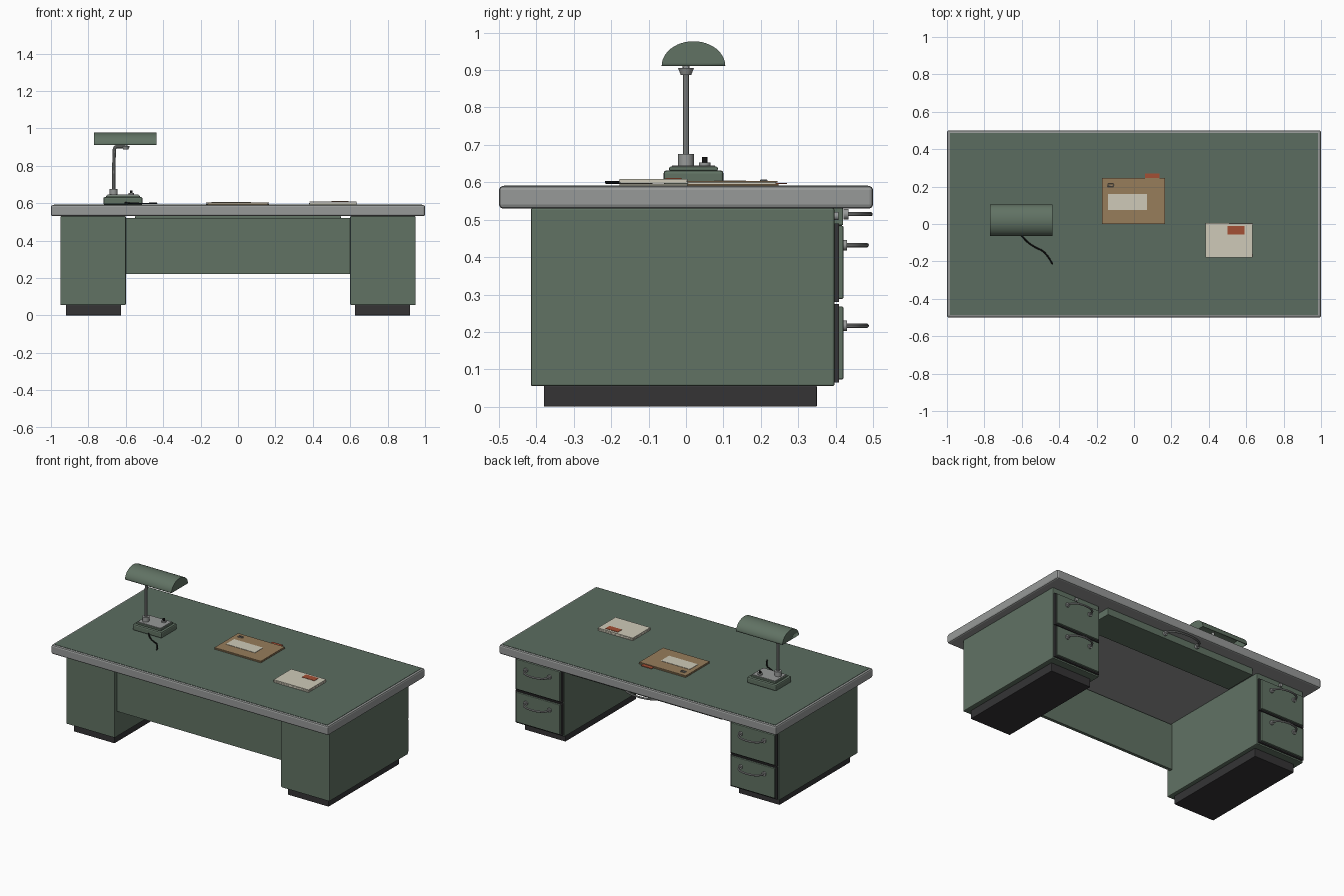
import bpy, bmesh, math
from mathutils import Vector

cube = bpy.data.objects.get("Cube")
if cube:
    bpy.data.objects.remove(cube, do_unlink=True)


def material(name, r, g, b):
    m = bpy.data.materials.new(name)
    m.use_nodes = True
    m.diffuse_color = (r, g, b, 1)
    node = next(n for n in m.node_tree.nodes if n.type == 'BSDF_PRINCIPLED')
    node.inputs["Base Color"].default_value = (r, g, b, 1)
    return m


GREEN = material("green_enamel", .12, .17, .127)
LINOLEUM = material("green_linoleum", .105, .152, .118)
STEEL = material("grey_steel", .31, .32, .315)
DARK = material("dark_rubber", .035, .034, .036)
BLACK = material("black_plastic", .008, .008, .008)
BROWN = material("brown_card", .31, .205, .105)
CREAM = material("cream_paper", .62, .59, .48)
RED = material("red_paper", .37, .08, .035)


def link(name, mesh, mat):
    ob = bpy.data.objects.new(name, mesh)
    bpy.context.collection.objects.link(ob)
    ob.data.materials.append(mat)
    return ob


def activate(ob):
    bpy.ops.object.select_all(action='DESELECT')
    ob.select_set(True)
    bpy.context.view_layer.objects.active = ob


def smooth(ob):
    activate(ob)
    bpy.ops.object.shade_smooth_by_angle(angle=math.radians(35))
    return ob


def box(name, mat, x, y, z, bevel=0, turn=0):
    """Box from (low, high) ranges on each axis."""
    bm = bmesh.new()
    bmesh.ops.create_cube(bm, size=1)
    bmesh.ops.scale(bm, vec=(x[1] - x[0], y[1] - y[0], z[1] - z[0]), verts=bm.verts)
    if bevel:
        bmesh.ops.bevel(bm, geom=bm.edges[:], offset=bevel, segments=2,
                        profile=0.5, affect='EDGES')
    mesh = bpy.data.meshes.new(name)
    bm.to_mesh(mesh)
    bm.free()
    ob = link(name, mesh, mat)
    ob.location = (sum(x) / 2, sum(y) / 2, sum(z) / 2)
    ob.rotation_euler.z = math.radians(turn)
    return ob


def rod(name, mat, start, end, radius, top=None):
    """Cylinder or cone between two points."""
    a, b = Vector(start), Vector(end)
    bm = bmesh.new()
    bmesh.ops.create_cone(bm, cap_ends=True, segments=24, radius1=radius,
                          radius2=radius if top is None else top, depth=(b - a).length)
    mesh = bpy.data.meshes.new(name)
    bm.to_mesh(mesh)
    bm.free()
    ob = link(name, mesh, mat)
    ob.location = (a + b) / 2
    ob.rotation_euler = (b - a).to_track_quat('Z', 'Y').to_euler()
    return smooth(ob)


def tube(name, mat, points, radius, curved=False):
    """Round tube along a path, turned into a mesh."""
    cu = bpy.data.curves.new(name, 'CURVE')
    cu.dimensions = '3D'
    cu.bevel_depth = radius
    cu.bevel_resolution = 3
    cu.use_fill_caps = True
    sp = cu.splines.new('NURBS' if curved else 'POLY')
    sp.points.add(len(points) - 1)
    for p, co in zip(sp.points, points):
        p.co = (*co, 1)
    if curved:
        sp.use_endpoint_u = True
        sp.order_u = 3
        sp.resolution_u = 8
    ob = link(name, cu, mat)
    activate(ob)
    bpy.ops.object.convert(target='MESH')
    return smooth(bpy.context.view_layer.objects.active)


def pull(name, x, y, z, half, depth):
    """Bow handle with a round mount at each end."""
    arc = [(x - half * math.cos(t), y + depth * math.sin(t) ** 0.7, z)
           for t in (math.pi * i / 16 for i in range(1, 16))]
    tube(name, STEEL, [(x - half, y, z)] + arc + [(x + half, y, z)], .006)
    for s in (-1, 1):
        rod(name + "_mount", STEEL, (x + s * half, y - .004, z), (x + s * half, y + .01, z), .014)


# Desk top with inlaid writing surface
box("desk_top", STEEL, (-1, 1), (-.5, .5), (.53, .59), .01)
box("writing_surface", LINOLEUM, (-.985, .985), (-.487, .487), (.586, .592))

# Pedestals with plinths, drawers, handles and locks
for s, side in ((-1, "right"), (1, "left")):
    def span(lo, hi):
        return sorted((s * lo, s * hi))
    box(side + "_pedestal", GREEN, span(.6, .95), (-.415, .397), (.055, .531), .005)
    box(side + "_plinth", DARK, span(.625, .92), (-.38, .35), (0, .056), .003)
    for level, z0, z1 in (("lower", .065, .274), ("upper", .28, .49)):
        name = side + "_" + level + "_drawer"
        box(name + "_frame", DARK, span(.607, .943), (.39, .409), (z0, z1))
        box(name + "_front", GREEN, span(.617, .933), (.4, .421), (z0 + .008, z1 - .006), .004)
        pull(name + "_handle", s * .775, .42, (z0 + z1) / 2 + .047, .085, .063)
    rod(side + "_lock", STEEL, (s * .775, .39, .51), (s * .775, .408, .51), .011)

# Modesty panel and centre drawer
box("modesty_panel", GREEN, (-.605, .605), (-.39, -.37), (.22, .52))
box("centre_drawer", GREEN, (-.55, .55), (.2, .42), (.485, .531), .003)
pull("centre_drawer_handle", 0, .425, .515, .12, .068)

# Lamp base, switch and cable
box("lamp_base", GREEN, (-.72, -.51), (-.06, .1), (.592, .632), .008)
box("lamp_base_step", GREEN, (-.705, -.525), (-.045, .085), (.63, .642), .004)
box("lamp_base_plate", STEEL, (-.697, -.533), (-.037, .077), (.638, .645))
rod("switch_collar", STEEL, (-.57, .05, .643), (-.57, .05, .653), .015)
rod("switch_button", BLACK, (-.57, .05, .65), (-.57, .05, .667), .007)
tube("lamp_cable", BLACK, [(-.61, -.05, .602), (-.58, -.09, .6), (-.53, -.125, .598),
                           (-.47, -.15, .598), (-.435, -.215, .6)], .004, True)

# Lamp stem and swivel
rod("stem_collar", STEEL, (-.665, 0, .642), (-.665, 0, .675), .021)
tube("lamp_stem", STEEL, [(-.665, 0, .65), (-.665, 0, .75), (-.662, 0, .87), (-.66, 0, .902),
                          (-.63, 0, .902), (-.59, 0, .902)], .009, True)
rod("shade_swivel", STEEL, (-.6, 0, .887), (-.6, 0, .905), .014, .021)
rod("shade_post", STEEL, (-.6, 0, .9), (-.6, 0, .972), .009)

# Lamp shade: half-round trough with closed ends and an open underside
bm = bmesh.new()
ends = []
for x in (-.77, -.435):
    ends.append([bm.verts.new((x, .02 + .085 * math.cos(math.pi * i / 24),
                               .911 + .066 * math.sin(math.pi * i / 24))) for i in range(25)])
for i in range(24):
    bm.faces.new((ends[0][i], ends[0][i + 1], ends[1][i + 1], ends[1][i]))
for ring in ends:
    bm.faces.new(ring)
bmesh.ops.recalc_face_normals(bm, faces=bm.faces[:])
mesh = bpy.data.meshes.new("lamp_shade")
bm.to_mesh(mesh)
bm.free()
shade = link("lamp_shade", mesh, GREEN)
thick = shade.modifiers.new("thickness", 'SOLIDIFY')
thick.thickness = .004
thick.offset = -1
smooth(shade)

# Folder with sheet, tab and paper clip
box("folder_back", BROWN, (-.17, .165), (0, .247), (.592, .596))
box("folder_sheets", CREAM, (-.16, .157), (.006, .24), (.596, .599))
box("folder_cover", BROWN, (-.17, .165), (0, .245), (.599, .603))
box("folder_tab", RED, (.06, .135), (.23, .27), (.595, .5985))
box("folder_label", CREAM, (-.14, .07), (.075, .16), (.602, .605))
clip = [(-.142, .2), (-.112, .2), (-.108, .208), (-.112, .216), (-.138, .216),
        (-.141, .21), (-.138, .205), (-.12, .205)]
tube("paper_clip", STEEL, [(x, y, .605) for x, y in clip], .002)

# Stack of papers with a red label
for i, turn in enumerate((0, .7, -.6, 0)):
    z = .592 + i * .0043
    box("paper_sheet", CREAM, (.382, .634), (-.178, .004), (z, z + .004), turn=turn)
box("paper_label", RED, (.5, .59), (-.055, -.012), (.608, .611))
